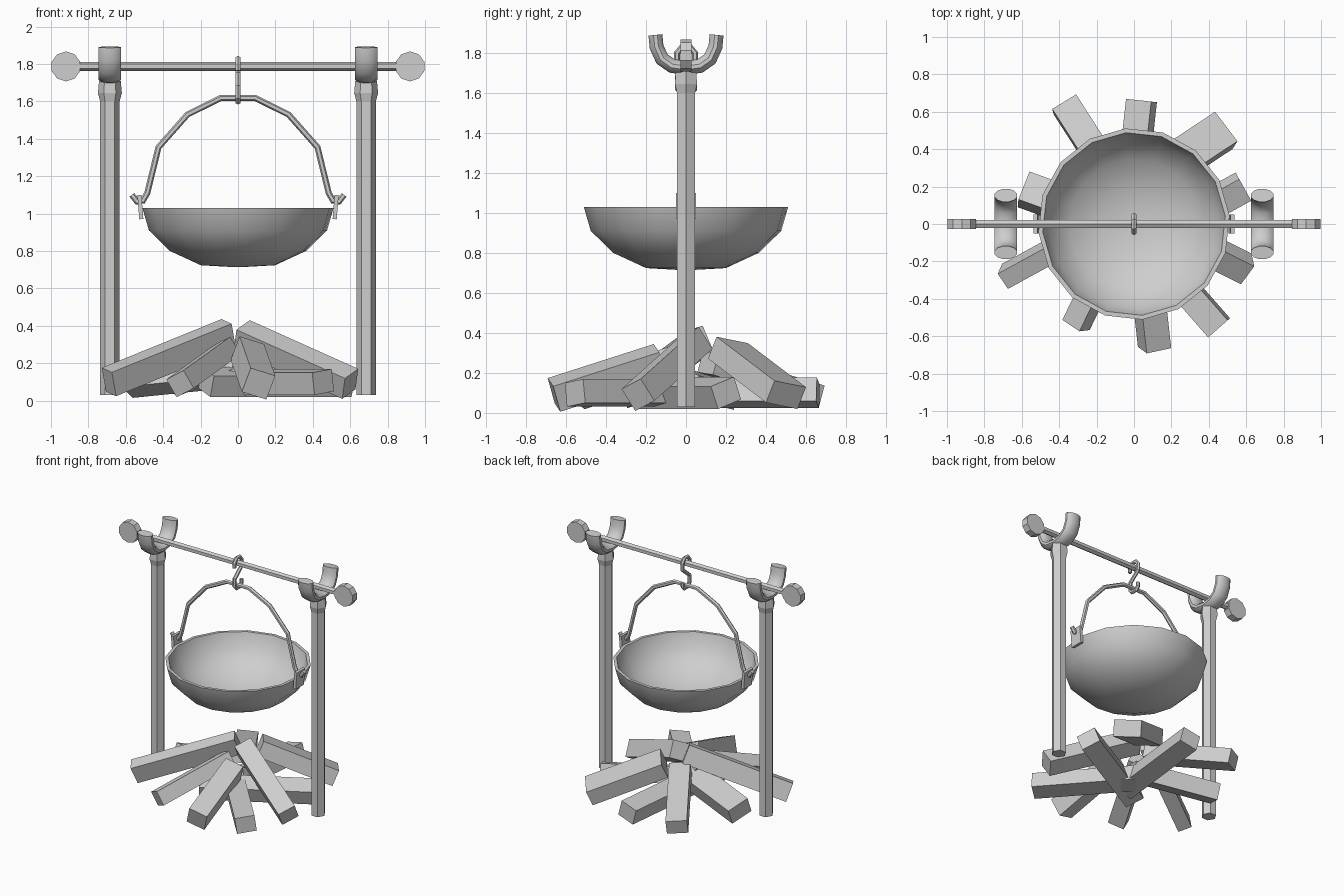
import bpy
import bmesh
from math import sin, cos, pi, radians
from mathutils import Vector, Matrix

cube = bpy.data.objects.get("Cube")
if cube:
    bpy.data.objects.remove(cube, do_unlink=True)

grey = bpy.data.materials.new("plain grey")
grey.use_nodes = True
GREY = (0.62, 0.62, 0.62, 1)
grey.diffuse_color = GREY
grey.node_tree.nodes["Principled BSDF"].inputs["Base Color"].default_value = GREY


def finish(name, bm, smooth=None):
    """Turn a bmesh into a named object."""
    bmesh.ops.recalc_face_normals(bm, faces=bm.faces)
    mesh = bpy.data.meshes.new(name)
    bm.to_mesh(mesh)
    bm.free()
    mesh.materials.append(grey)
    ob = bpy.data.objects.new(name, mesh)
    bpy.context.collection.objects.link(ob)
    if smooth:
        bpy.ops.object.select_all(action="DESELECT")
        ob.select_set(True)
        bpy.context.view_layer.objects.active = ob
        bpy.ops.object.shade_smooth_by_angle(angle=radians(smooth))
    return ob


def loft(name, rings, smooth=None):
    """Skin a row of rings and cap both ends."""
    bm = bmesh.new()
    rows = [[bm.verts.new(p) for p in ring] for ring in rings]
    n = len(rows[0])
    for a, b in zip(rows, rows[1:]):
        for i in range(n):
            j = (i + 1) % n
            bm.faces.new((a[i], a[j], b[j], b[i]))
    bm.faces.new(rows[0])
    bm.faces.new(rows[-1])
    return finish(name, bm, smooth)


def lathe(name, profile, sides, x=0, turn=0, smooth=None):
    """Revolve (radius, height) pairs around a vertical axis."""
    angles = [turn + 2 * pi * i / sides for i in range(sides)]
    rings = [[(x + r * cos(a), r * sin(a), z) for a in angles] for r, z in profile]
    return loft(name, rings, smooth)


def sweep(name, path, normal, wide, thick, sides, smooth=None):
    """Sweep an oval section along a flat path with mitred bends."""
    path = [Vector(p) for p in path]
    normal = Vector(normal)
    rings = []
    for i, p in enumerate(path):
        before = (p - path[i - 1]).normalized() if i else None
        after = (path[i + 1] - p).normalized() if i + 1 < len(path) else None
        before, after = before or after, after or before
        tangent = (before + after).normalized()
        side = normal.cross(tangent) / max(tangent.dot(after), 0.5)
        angles = [2 * pi * (k + 0.5) / sides for k in range(sides)]
        rings.append([p + normal * wide * cos(a) + side * thick * sin(a) for a in angles])
    return loft(name, rings, smooth)


def box(name, size, matrix):
    bm = bmesh.new()
    bmesh.ops.create_cube(bm, size=1, matrix=matrix @ Matrix.Diagonal((*size, 1)))
    return finish(name, bm)


def mirrored(points):
    """Complete half a path, given from its middle outward."""
    return [(-a, b) for a, b in reversed(points) if a > 0] + points


# Posts, forked tops, bar knobs and pot lugs on both sides
fork = mirrored([(0, 1.725), (0.07, 1.735), (0.12, 1.77), (0.147, 1.83), (0.153, 1.89)])
for s, side in ((-1, "right"), (1, "left")):
    x = s * 0.685
    lathe(side + "_post", [(0.052, 0.03), (0.052, 1.6), (0.064, 1.645), (0.058, 1.71)], 6, x)
    sweep(side + "_fork", [(x, y, z) for y, z in fork], (1, 0, 0), 0.062, 0.036, 12, 40)
    bm = bmesh.new()
    place = Matrix.Translation((s * 0.92, 0, 1.787)) @ Matrix.Rotation(pi / 2, 4, "X")
    bmesh.ops.create_cone(bm, cap_ends=True, segments=10, radius1=0.08, radius2=0.08,
                          depth=0.054, matrix=place)
    finish(side + "_bar_knob", bm)
    tilt = Matrix.Translation((s * 0.522, 0, 1.035)) @ Matrix.Rotation(s * 0.08, 4, "Y")
    box(side + "_pot_lug", (0.022, 0.1, 0.13), tilt)

# Crossbar
sweep("crossbar", [(-0.87, 0, 1.787), (0.87, 0, 1.787)], (0, 1, 0), 0.024, 0.024, 6)

# S-shaped hook over the bar
hook = [(-0.045, 1.765), (-0.045, 1.8), (-0.02, 1.83), (0.02, 1.83), (0.045, 1.8),
        (0.045, 1.75), (-0.04, 1.68), (-0.04, 1.62), (-0.018, 1.597), (0.02, 1.597),
        (0.042, 1.62), (0.042, 1.65)]
sweep("hook", [(0, y, z) for y, z in hook], (1, 0, 0), 0.014, 0.014, 6)

# Pot handle with upturned ends
handle = mirrored([(0.095, 1.617), (0.27, 1.53), (0.425, 1.355), (0.485, 1.11),
                   (0.508, 1.07), (0.54, 1.065), (0.567, 1.1)])
sweep("pot_handle", [(x, 0, z) for x, z in handle], (0, 1, 0), 0.016, 0.016, 6)

# Shallow pot: outside from the base up, over the rim, down the inside
lathe("pot", [(0.04, 0.715), (0.2, 0.724), (0.365, 0.8), (0.478, 0.91), (0.513, 1.03),
              (0.49, 1.03), (0.456, 0.915), (0.35, 0.82), (0.19, 0.748), (0.04, 0.738)],
      16, 0, radians(5), 40)

# Firewood: outer end, inner end, width, height, roll in degrees
logs = [
    ((-0.37, 0.64, 0.09), (-0.03, 0.11, 0.25), 0.15, 0.11, 5),
    ((0.04, 0.66, 0.10), (-0.05, -0.16, 0.10), 0.14, 0.12, -15),
    ((0.48, 0.50, 0.09), (0.04, 0.21, 0.31), 0.20, 0.12, -10),
    ((0.585, 0.20, 0.10), (-0.17, -0.22, 0.10), 0.14, 0.12, 20),
    ((0.60, -0.24, 0.09), (0.02, 0.05, 0.35), 0.13, 0.13, 25),
    ((0.455, -0.555, 0.10), (-0.05, 0.02, 0.10), 0.14, 0.12, 8),
    ((0.11, -0.66, 0.09), (0.05, -0.13, 0.26), 0.14, 0.14, -18),
    ((-0.31, -0.54, 0.09), (-0.06, -0.02, 0.27), 0.12, 0.11, 25),
    ((-0.69, -0.28, 0.10), (-0.05, 0.07, 0.36), 0.10, 0.14, -15),
    ((-0.59, 0.185, 0.10), (0.0, -0.03, 0.16), 0.17, 0.12, 20),
]
for i, (outer, inner, wide, high, roll) in enumerate(logs):
    a, b = Vector(outer), Vector(inner)
    turn = (a - b).to_track_quat("X", "Z").to_matrix().to_4x4()
    place = Matrix.Translation((a + b) / 2) @ turn @ Matrix.Rotation(radians(roll), 4, "X")
    box("firewood_log_%d" % (i + 1), ((a - b).length, wide, high), place)
